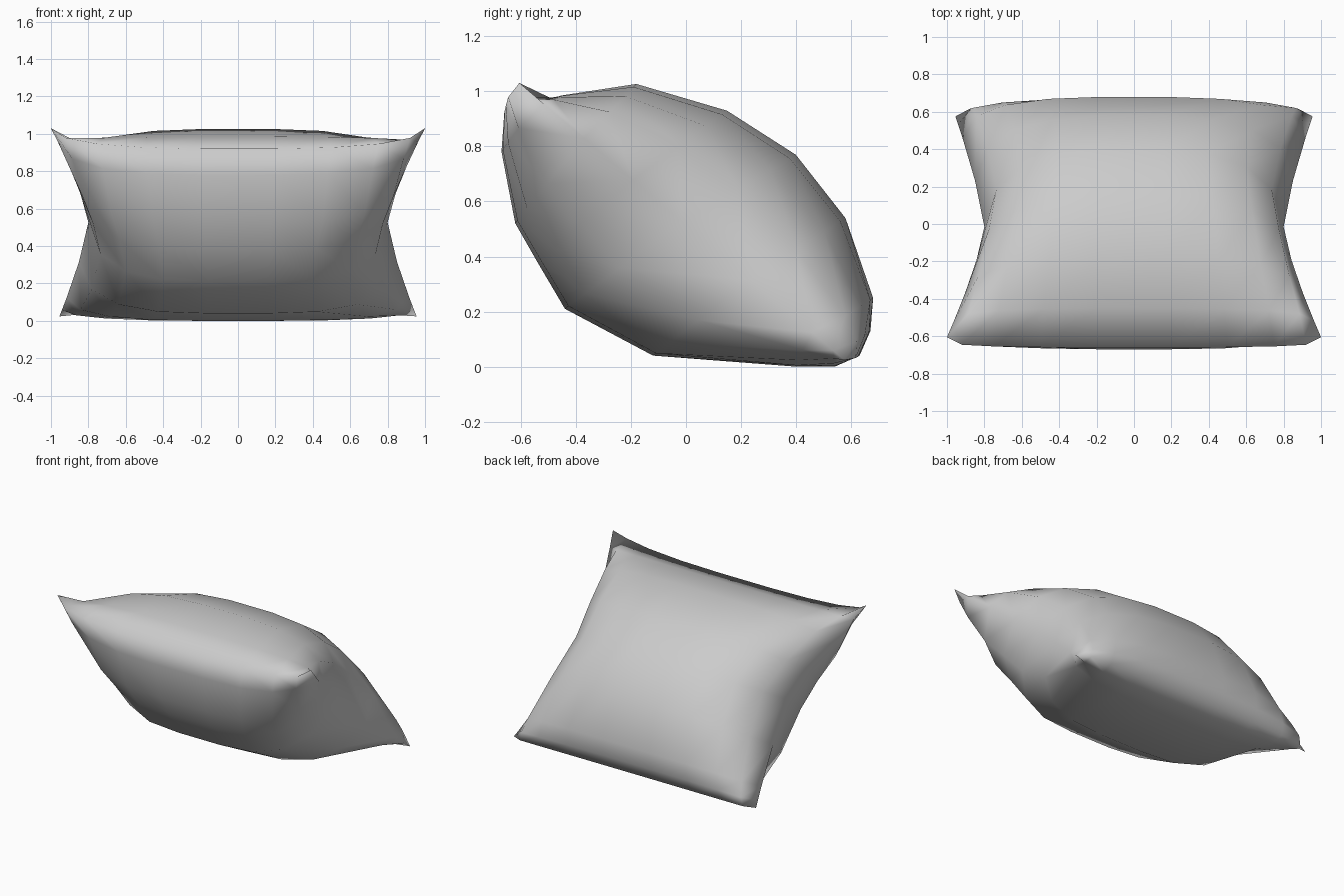
import bpy, bmesh

cube = bpy.data.objects.get("Cube")
if cube:
    bpy.data.objects.remove(cube, do_unlink=True)

fabric = bpy.data.materials.new("grey fabric")
fabric.use_nodes = True
grey = (0.6, 0.6, 0.6, 1)
fabric.diffuse_color = grey
fabric.node_tree.nodes["Principled BSDF"].inputs["Base Color"].default_value = grey

# Middle section of each panel as (y, z), from the raised edge to the grounded edge
UPPER = [(-.66, .92), (-.45, .985), (-.18, 1.027), (.15, .93),
         (.4, .77), (.58, .54), (.68, .25), (.67, .13), (.63, .04)]
LOWER = [(-.66, .92), (-.67, .78), (-.62, .52), (-.54, .38),
         (-.44, .21), (-.12, .04), (.4, 0), (.54, 0), (.63, .04)]
# Where each row meets the side seam, and the columns across half the width
SEAM = [-1, -.85, -.6, -.3, 0, .42, .8, .93, 1]
HALF = [.2, .5, .75, .92, 1]
COLUMNS = [-s for s in reversed(HALF)] + HALF


def panel_point(s, t, middle, fullness):
    """Blend from the middle section out to the side seam."""
    edge = t ** 6
    swell = 1 - abs(s) ** (fullness + (3 - fullness) * edge)
    corner = 1 if t < 0 else 0.955
    width = 0.8 + (corner - 0.8) * abs(t) ** 1.3
    seam_y, seam_z = 0.59 * t - 0.015, 0.527 - 0.503 * t
    # the end seams stay straight and round off only at the corners
    y = seam_y + (middle[0] - seam_y) * swell ** (0.5 - 0.3 * edge)
    z = seam_z + (middle[1] - seam_z) * swell ** 0.5
    return s * width, y, z


# Cushion: two puffed panels sewn together along the border
bm = bmesh.new()
for section, fullness in ((UPPER, 3.2), (LOWER, 4)):
    rows = [[bm.verts.new(panel_point(s, t, middle, fullness)) for s in COLUMNS]
            for t, middle in zip(SEAM, section)]
    for row, following in zip(rows, rows[1:]):
        for i in range(len(COLUMNS) - 1):
            bm.faces.new((row[i], row[i + 1], following[i + 1], following[i]))
bmesh.ops.remove_doubles(bm, verts=bm.verts, dist=0.0005)
bmesh.ops.recalc_face_normals(bm, faces=bm.faces)

mesh = bpy.data.meshes.new("cushion")
bm.to_mesh(mesh)
bm.free()
mesh.materials.append(fabric)
mesh.shade_smooth()
cushion = bpy.data.objects.new("cushion", mesh)
bpy.context.collection.objects.link(cushion)
